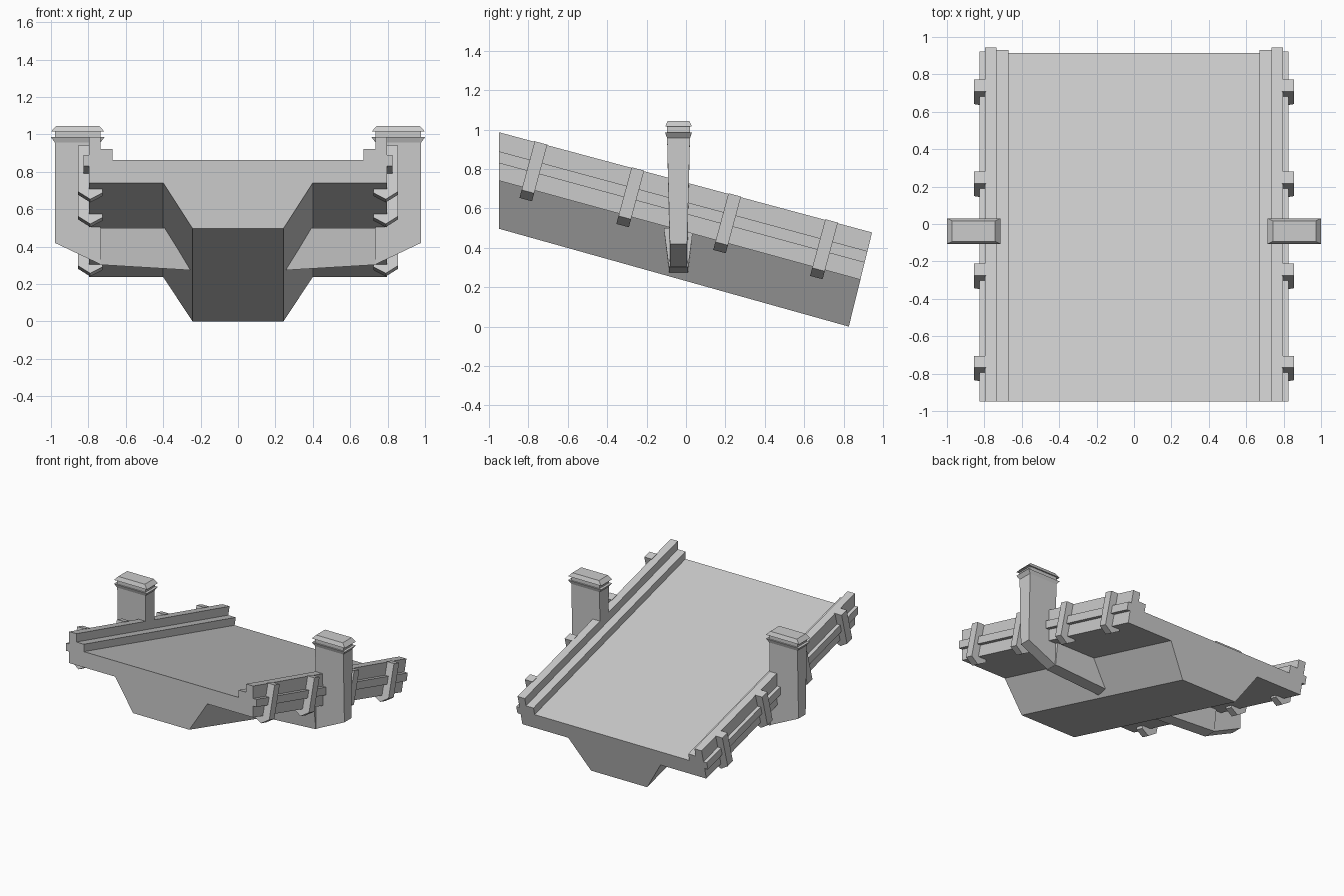
import bpy, bmesh, math
from mathutils import Vector

if "Cube" in bpy.data.objects:
    bpy.data.objects.remove(bpy.data.objects["Cube"])

TILT = math.radians(15.1)
UP = Vector((0, math.sin(TILT), math.cos(TILT)))       # normal of the sloping deck
ALONG = Vector((0, math.cos(TILT), -math.sin(TILT)))   # downhill direction


def loft(name, rings, mirror=True):
    """Skin equal-length rings of points, cap both ends, optionally mirror in x."""
    bm = bmesh.new()
    loops = [[bm.verts.new(p) for p in ring] for ring in rings]
    n = len(loops[0])
    for a, b in zip(loops, loops[1:]):
        for i in range(n):
            j = (i + 1) % n
            bm.faces.new((a[i], a[j], b[j], b[i]))
    bm.faces.new(loops[0])
    bm.faces.new(loops[-1])
    bmesh.ops.recalc_face_normals(bm, faces=bm.faces)
    mesh = bpy.data.meshes.new(name)
    bm.to_mesh(mesh)
    bm.free()
    ob = bpy.data.objects.new(name, mesh)
    bpy.context.collection.objects.link(ob)
    if mirror:
        ob.modifiers.new("mirror", 'MIRROR').use_mirror_merge = False
    return ob


# Sloping deck with stepped curbs and keel: vertical front end, square-cut back end
half = [(0.67, 0.864), (0.67, 0.922), (0.735, 0.922), (0.735, 0.987),
        (0.797, 0.987), (0.797, 0.89), (0.825, 0.89), (0.825, 0.83),
        (0.797, 0.83), (0.797, 0.741), (0.40, 0.741), (0.243, 0.497)]
profile = half + [(-x, z) for x, z in reversed(half)]
front, back = [], []
for x, z in profile:
    s = (z - 0.497) / 0.49
    front.append((x, -0.95, z))
    back.append((x, 0.827 + 0.118 * s, 0.478 * s))
loft("sloping_deck", [front, back], mirror=False)

# Hooked clamps along each side
hook = [(0.79, 0.298), (0.855, 0.298), (0.855, 0.042), (0.79, 0.0),
        (0.725, 0.035), (0.725, 0.065), (0.79, 0.065)]
for k in range(4):
    base = Vector((0, -0.814 + 0.492 * k, 0.645 - 0.132 * k))
    loft(f"side_clamp_{k + 1}",
         [[base + Vector((x, 0, 0)) + UP * n + ALONG * w for x, n in hook]
          for w in (-0.033, 0.033)])

# Pillars with grooved caps
CX, CY = 0.857, -0.038


def rect(hx, hy, z_in, z_out=None):
    z_out = z_in if z_out is None else z_out
    return [(CX - hx, CY - hy, z_in), (CX + hx, CY - hy, z_out),
            (CX + hx, CY + hy, z_out), (CX - hx, CY + hy, z_in)]


loft("pillar", [rect(0.122, 0.044, 0.305, 0.42), rect(0.122, 0.058, 0.957),
                rect(0.143, 0.068, 0.985), rect(0.122, 0.058, 0.985),
                rect(0.122, 0.058, 1.015), rect(0.143, 0.068, 1.015),
                rect(0.115, 0.055, 1.045)])

# Support arms under the deck, wider at the top
loft("support_arm",
     [[(x, CY - 0.049, zb), (x, CY + 0.049, zb),
       (x, CY + 0.075, 0.5), (x, CY - 0.075, 0.5)]
      for x, zb in ((0.735, 0.303), (0.25, 0.274))])
